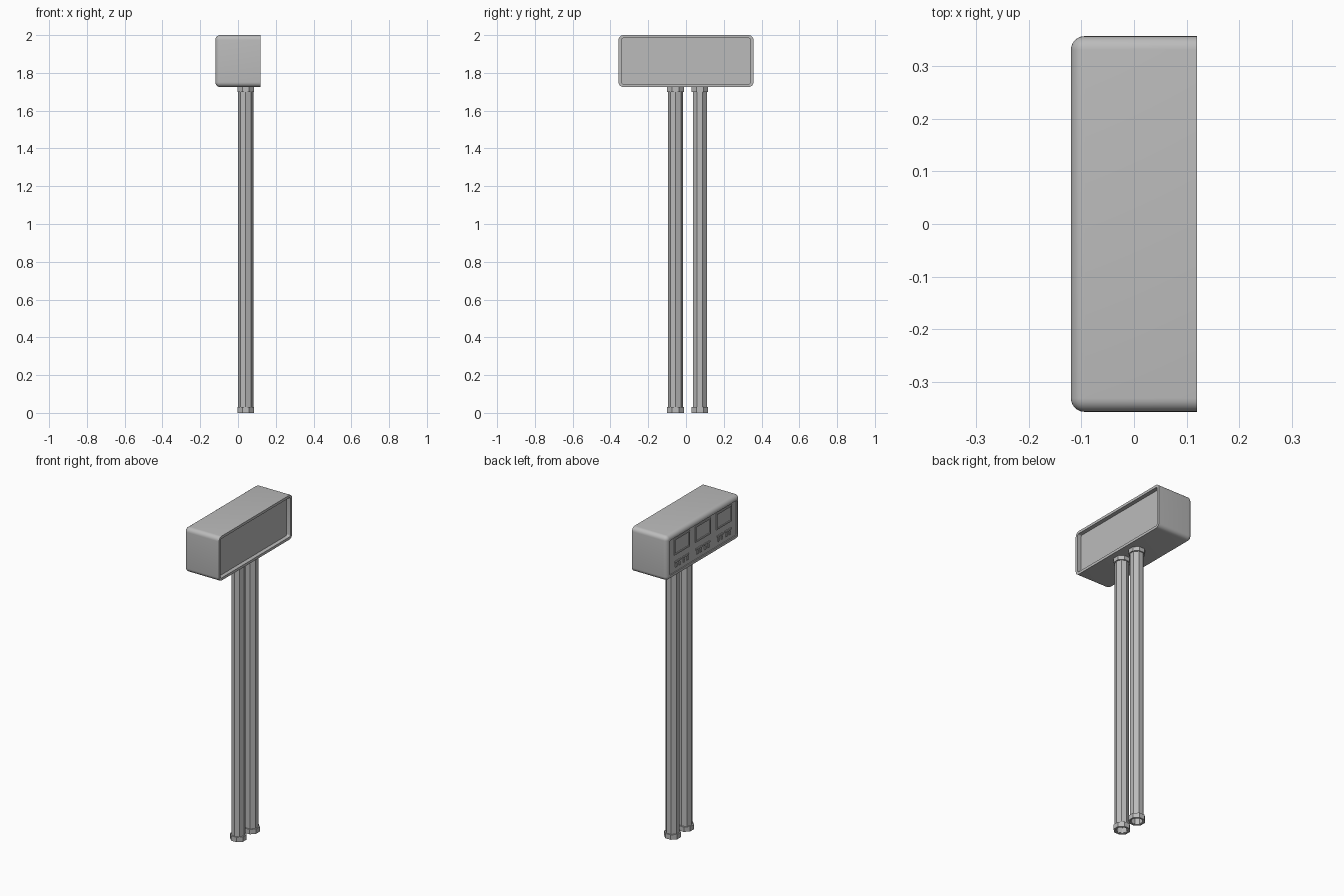
import bpy, bmesh, math

cube = bpy.data.objects.get("Cube")
if cube:
    bpy.data.objects.remove(cube, do_unlink=True)

grey = bpy.data.materials.new("plain grey")
grey.use_nodes = True
grey.diffuse_color = (0.5, 0.5, 0.5, 1)
grey.node_tree.nodes["Principled BSDF"].inputs["Base Color"].default_value = (0.5, 0.5, 0.5, 1)

HALF_X, HALF_Y, BOTTOM, TOP = 0.12, 0.357, 1.725, 2.0
MID_Z, HALF_Z = (BOTTOM + TOP) / 2, (TOP - BOTTOM) / 2
FILLET = 0.026


def finish(name, bm, smooth=True):
    bmesh.ops.recalc_face_normals(bm, faces=bm.faces)
    mesh = bpy.data.meshes.new(name)
    bm.to_mesh(mesh)
    bm.free()
    mesh.materials.append(grey)
    obj = bpy.data.objects.new(name, mesh)
    bpy.context.collection.objects.link(obj)
    if smooth:
        bpy.ops.object.select_all(action='DESELECT')
        obj.select_set(True)
        bpy.context.view_layer.objects.active = obj
        bpy.ops.object.shade_smooth_by_angle(angle=math.radians(35))
    return obj


def rounded_ring(bm, x, inset, steps=6):
    """Rounded rectangle in the YZ plane, shrunk by inset."""
    r = max(FILLET - inset, 0.008)
    hy, hz = HALF_Y - inset - r, HALF_Z - inset - r
    ring = []
    for k, (sy, sz) in enumerate([(1, 1), (-1, 1), (-1, -1), (1, -1)]):
        for i in range(steps + 1):
            a = (k + i / steps) * math.pi / 2
            ring.append(bm.verts.new((x, sy * hy + r * math.cos(a),
                                      MID_Z + sz * hz + r * math.sin(a))))
    return ring


def loft(bm, rings, cap=True):
    for a, b in zip(rings, rings[1:]):
        n = len(a)
        for i in range(n):
            j = (i + 1) % n
            bm.faces.new((a[i], a[j], b[j], b[i]))
    if cap:
        bm.faces.new(rings[0])
        bm.faces.new(rings[-1])


# Housing: shallow panel on one face, rounded rim, deep recess on the other
sections = [(-HALF_X + 0.006, 0.03), (-HALF_X, 0.03)]
for i in range(7):
    a = i / 6 * math.pi / 2
    sections.append((-HALF_X + FILLET * (1 - math.cos(a)), FILLET * (1 - math.sin(a))))
sections += [(HALF_X, 0), (HALF_X, 0.016), (HALF_X - 0.025, 0.016)]
bm = bmesh.new()
loft(bm, [rounded_ring(bm, x, inset) for x, inset in sections])
finish("housing", bm)


# Control details on the shallow panel
def plate(bm, y, z, width, height, depth=0.006):
    made = bmesh.ops.create_cube(bm, size=1)["verts"]
    bmesh.ops.scale(bm, vec=(depth, width, height), verts=made)
    bmesh.ops.translate(bm, vec=(-HALF_X + 0.006 - depth / 2 + 0.001, y, z), verts=made)


frames, buttons = bmesh.new(), bmesh.new()
for y in (0.207, 0, -0.207):
    # Window frame
    for s in (-1, 1):
        plate(frames, y + s * 0.071, 1.91, 0.008, 0.1)
        plate(frames, y, 1.91 + s * 0.046, 0.134, 0.008)
    # Button cluster
    for s in (-1, 1):
        plate(buttons, y + s * 0.038, 1.815, 0.06, 0.01)
        for t in (-1, 1):
            plate(buttons, y + s * 0.038 + t * 0.016, 1.793, 0.014, 0.022)
finish("window_frames", frames, False)
finish("panel_buttons", buttons, False)


# Posts: eight-sided open tubes with a collar at each end
def tube(name, x, y, z0, z1, outer, inner, turn):
    bm = bmesh.new()
    rings = []
    for r, z in ((outer, z0), (outer, z1), (inner, z1), (inner, z0), (outer, z0)):
        rings.append([bm.verts.new((x + r * math.cos(turn + i * math.tau / 8),
                                    y + r * math.sin(turn + i * math.tau / 8), z))
                      for i in range(8)])
    loft(bm, rings, cap=False)
    bmesh.ops.remove_doubles(bm, verts=bm.verts, dist=0.0001)
    finish(name, bm, False)


for side, y, turn in (("right", -0.055, 0), ("left", 0.073, math.pi / 8)):
    tube(side + "_post", 0.041, y, 0.003, BOTTOM + 0.002, 0.040, 0.034, turn)
    tube(side + "_base_collar", 0.041, y, 0, 0.03, 0.048, 0.036, math.pi / 8)
    tube(side + "_top_collar", 0.041, y, 1.70, BOTTOM + 0.002, 0.048, 0.036, math.pi / 8)
